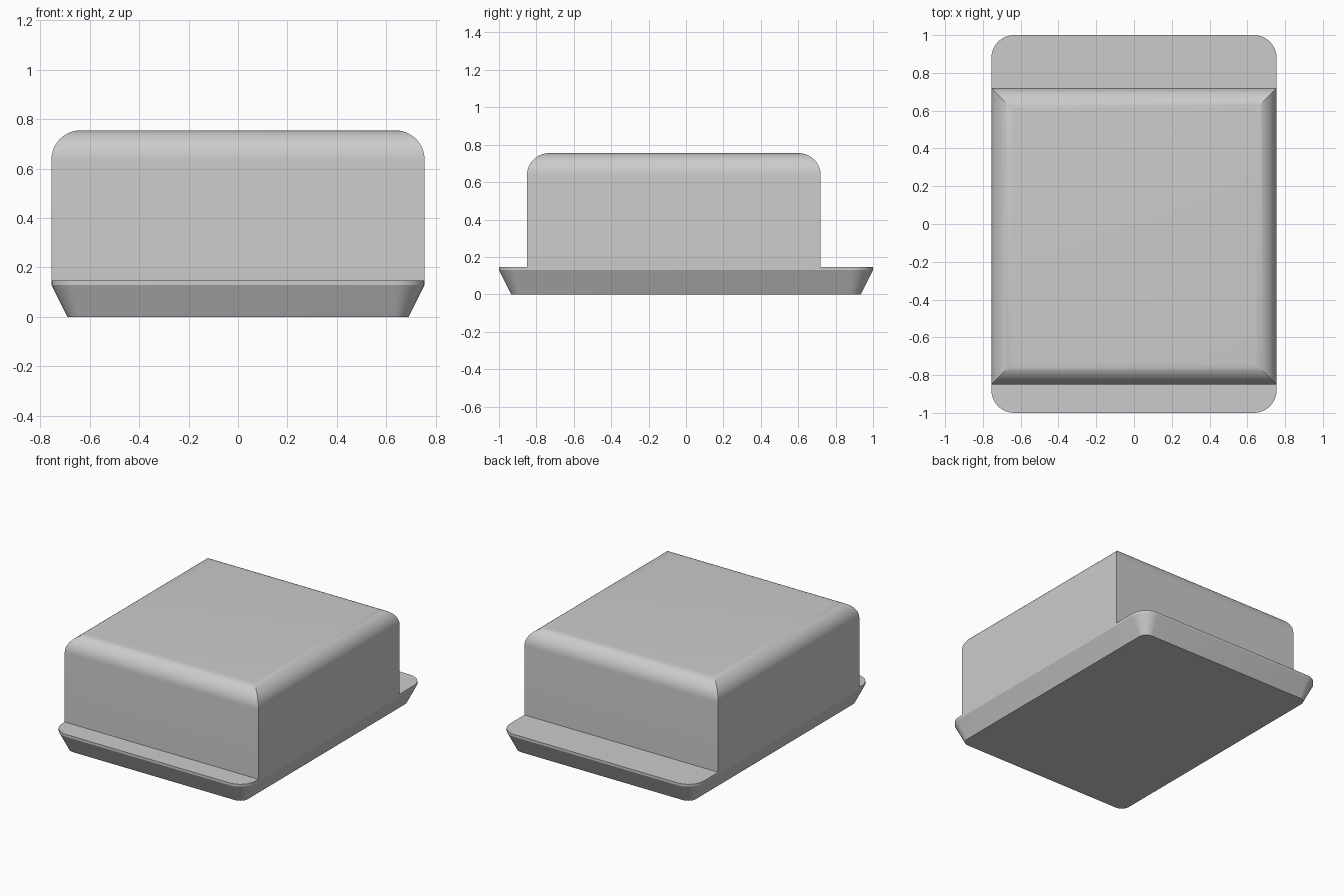
import bpy
import bmesh
from math import sin, cos, pi, radians

cube = bpy.data.objects.get("Cube")
if cube:
    bpy.data.objects.remove(cube, do_unlink=True)

grey = bpy.data.materials.new("plain_grey")
grey.use_nodes = True
colour = (0.6, 0.6, 0.6, 1)
grey.diffuse_color = colour
grey.node_tree.nodes["Principled BSDF"].inputs["Base Color"].default_value = colour


def rectangle(hx, hy, z, radius=0, steps=8):
    """Counter-clockwise outline, with rounded corners if a radius is given."""
    points = []
    for i, (sx, sy) in enumerate([(1, 1), (-1, 1), (-1, -1), (1, -1)]):
        if not radius:
            points.append((sx * hx, sy * hy, z))
            continue
        for k in range(steps + 1):
            a = (i + k / steps) * pi / 2
            points.append((sx * (hx - radius) + radius * cos(a),
                           sy * (hy - radius) + radius * sin(a), z))
    return points


def loft(name, outlines, y=0, sharp=20):
    """Skin stacked outlines and cap both ends."""
    bm = bmesh.new()
    rings = [[bm.verts.new(p) for p in outline] for outline in outlines]
    for low, high in zip(rings, rings[1:]):
        for i in range(len(low)):
            j = (i + 1) % len(low)
            bm.faces.new((low[i], low[j], high[j], high[i]))
    bm.faces.new(rings[0][::-1])
    bm.faces.new(rings[-1])
    mesh = bpy.data.meshes.new(name)
    bm.to_mesh(mesh)
    bm.free()
    mesh.materials.append(grey)
    obj = bpy.data.objects.new(name, mesh)
    obj.location.y = y
    bpy.context.collection.objects.link(obj)
    bpy.ops.object.select_all(action="DESELECT")
    obj.select_set(True)
    bpy.context.view_layer.objects.active = obj
    bpy.ops.object.shade_smooth_by_angle(angle=radians(sharp))
    return obj


WIDTH, TRAY_TOP, TOP = 0.755, 0.147, 0.755

# Tray with flared sides and a thin upright lip
loft("tray", [
    rectangle(0.69, 0.935, 0, 0.06),
    rectangle(WIDTH, 1, 0.13, 0.12),
    rectangle(WIDTH, 1, TRAY_TOP, 0.12),
])

# Lid with rounded top edges that meet in mitred corners
DEPTH, ROUND, STEPS = 0.785, 0.118, 12
lid = [rectangle(WIDTH, DEPTH, TRAY_TOP)]
for k in range(STEPS + 1):
    a = k / STEPS * pi / 2
    inset = ROUND * (1 - cos(a))
    lid.append(rectangle(WIDTH - inset, DEPTH - inset, TOP - ROUND * (1 - sin(a))))
loft("lid", lid, y=-0.065)
